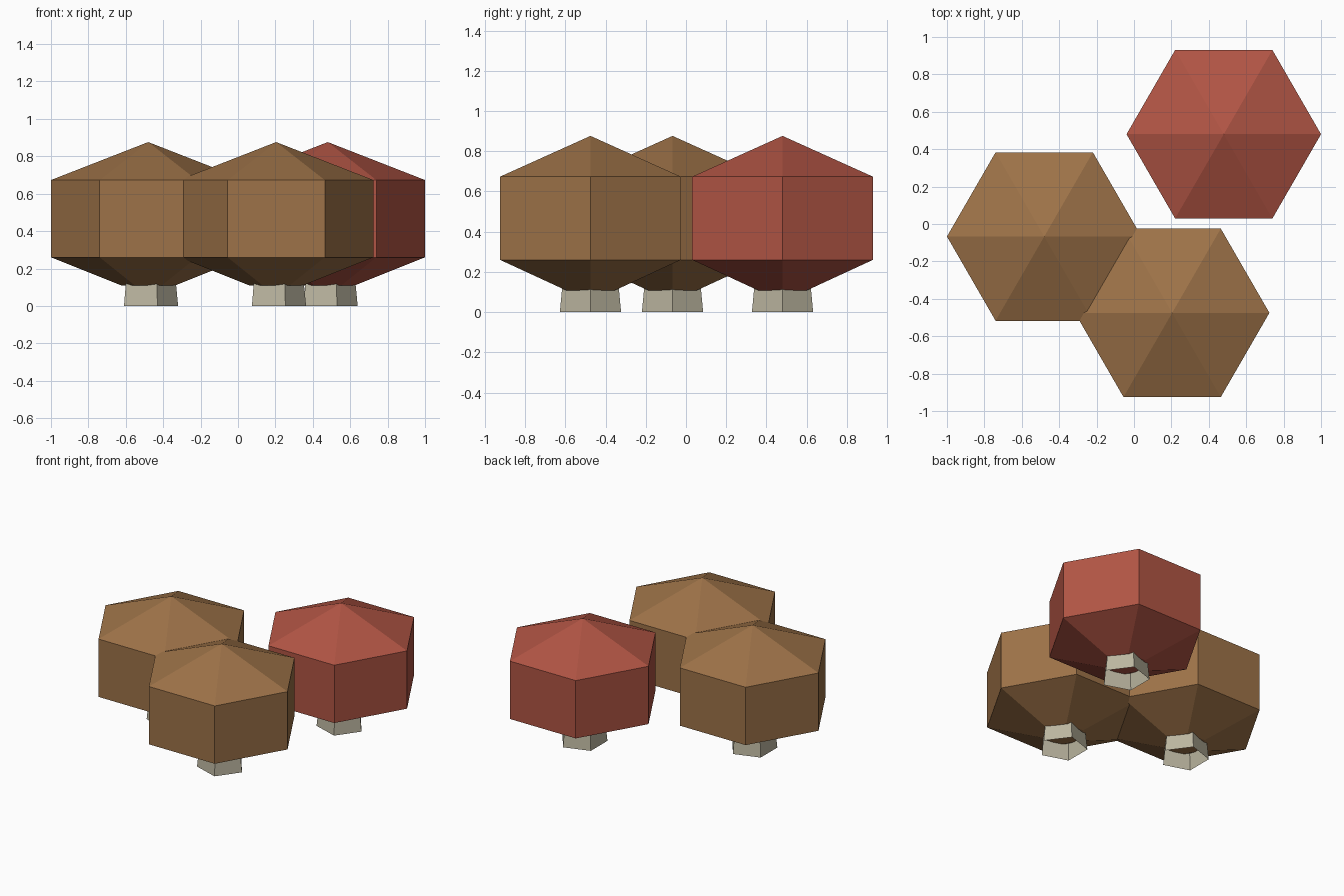
import bpy, bmesh, math

if "Cube" in bpy.data.objects:
    bpy.data.objects.remove(bpy.data.objects["Cube"])


def material(name, rgb):
    m = bpy.data.materials.new(name)
    m.diffuse_color = (*rgb, 1.0)
    m.use_nodes = True
    m.node_tree.nodes["Principled BSDF"].inputs["Base Color"].default_value = m.diffuse_color
    return m


BROWN = material("brown cap", (0.34, 0.17, 0.065))
RED = material("red cap", (0.44, 0.09, 0.058))
STEM = material("pale stem", (0.50, 0.465, 0.35))


def turned(name, sides, profile, mat, loc, close_bottom=False):
    """Flat-sided turned shape from (radius, z) pairs, bottom to top; first corner on +x."""
    bm = bmesh.new()
    rings = []
    for r, z in profile:
        if r == 0:
            rings.append([bm.verts.new((0, 0, z))] * sides)
        else:
            rings.append([bm.verts.new((r * math.cos(math.tau * i / sides),
                                        r * math.sin(math.tau * i / sides), z))
                          for i in range(sides)])
    for low, high in zip(rings, rings[1:]):
        for i in range(sides):
            j = (i + 1) % sides
            corners = [low[i], low[j], high[j], high[i]]
            bm.faces.new(list(dict.fromkeys(corners)))
    if close_bottom:
        bm.faces.new(rings[0][::-1])
    mesh = bpy.data.meshes.new(name)
    bm.to_mesh(mesh)
    bm.free()
    mesh.materials.append(mat)
    ob = bpy.data.objects.new(name, mesh)
    ob.location = loc
    bpy.context.collection.objects.link(ob)
    return ob


# Six-sided cap and open five-sided stem, repeated for each mushroom
CAP = [(0.14, 0.108), (0.52, 0.26), (0.52, 0.673), (0, 0.876)]
STALK = [(0.16, 0.0), (0.148, 0.122)]

for label, x, y, mat in (("left", -0.48, -0.067, BROWN),
                         ("front", 0.204, -0.475, BROWN),
                         ("back", 0.48, 0.48, RED)):
    turned(label + "_mushroom_cap", 6, CAP, mat, (x, y, 0), close_bottom=True)
    turned(label + "_mushroom_stem", 5, STALK, STEM, (x, y, 0))
